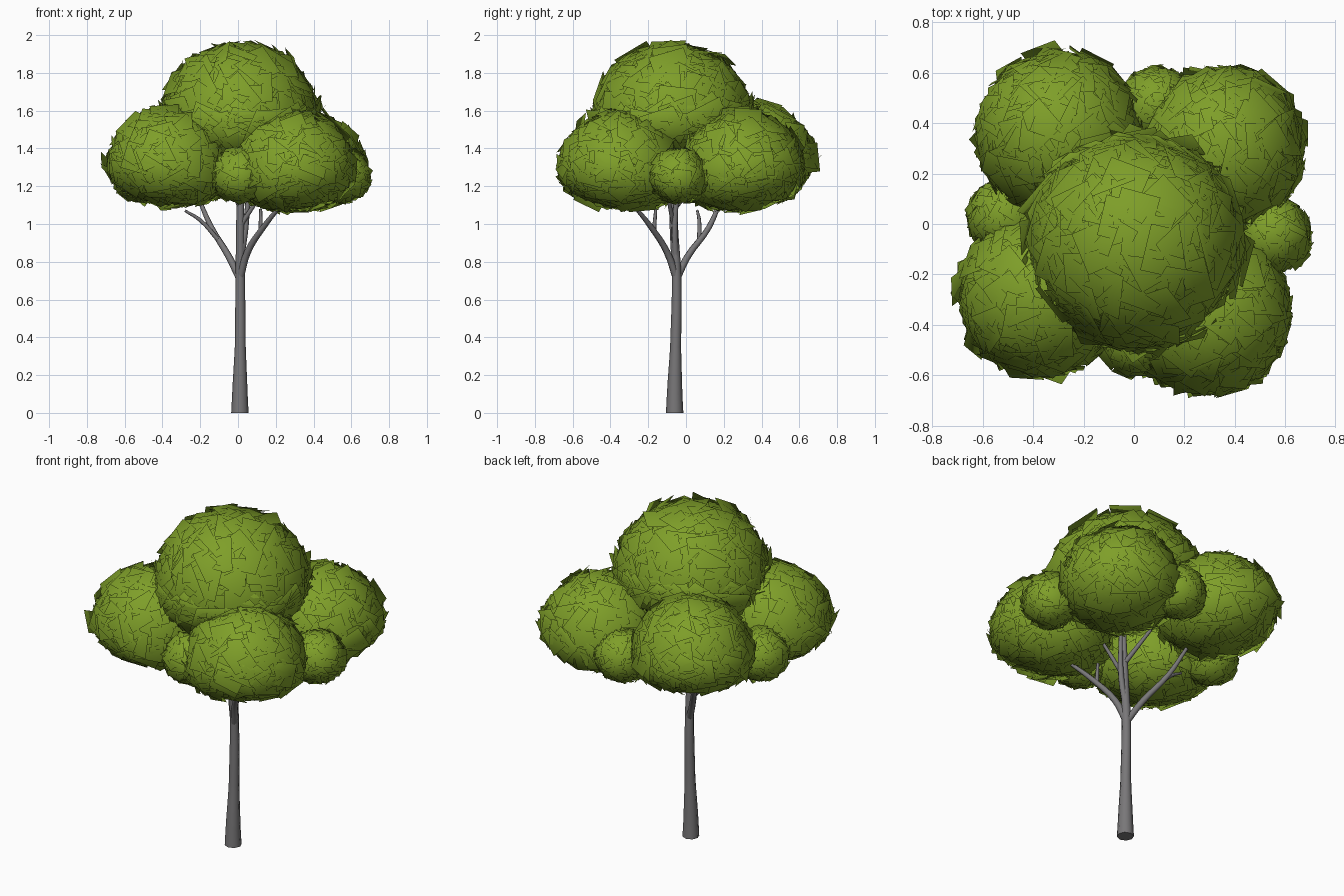
import bpy, math, random
from mathutils import Vector, Matrix

random.seed(7)
cube = bpy.data.objects.get("Cube")
if cube:
    bpy.data.objects.remove(cube, do_unlink=True)


def material(name, rgb):
    m = bpy.data.materials.new(name)
    m.use_nodes = True
    m.diffuse_color = (*rgb, 1)
    bsdf = m.node_tree.nodes["Principled BSDF"]
    bsdf.inputs["Base Color"].default_value = (*rgb, 1)
    bsdf.inputs["Roughness"].default_value = 0.9
    return m


bark = material("grey bark", (0.19, 0.185, 0.19))
leaf = material("leaf green", (0.21, 0.345, 0.022))


def limb(name, points):
    """Tapered round limb through (x, y, z, radius) points."""
    cu = bpy.data.curves.new(name, "CURVE")
    cu.dimensions = "3D"
    cu.bevel_depth = 1
    cu.bevel_resolution = 2
    cu.resolution_u = 4
    cu.use_fill_caps = True
    sp = cu.splines.new("BEZIER")
    sp.bezier_points.add(len(points) - 1)
    for bp, (x, y, z, r) in zip(sp.bezier_points, points):
        bp.co = (x, y, z)
        bp.radius = r
        bp.handle_left_type = bp.handle_right_type = "AUTO"
    cu.materials.append(bark)
    ob = bpy.data.objects.new(name, cu)
    bpy.context.collection.objects.link(ob)
    bpy.ops.object.select_all(action="DESELECT")
    ob.select_set(True)
    bpy.context.view_layer.objects.active = ob
    bpy.ops.object.convert(target="MESH")
    bpy.ops.object.shade_smooth_by_angle(angle=math.radians(50))


def leaf_clump(name, centre, axis, radius, up, down, count, size):
    """Domed shell of overlapping square leaf cards, its top pointing along axis."""
    c = Vector(centre)
    lean = Vector((0, 0, 1)).rotation_difference(Vector(axis)).to_matrix()
    verts, faces, normals = [], [], []
    for i in range(count):
        # even spiral over the ball, with jitter
        h = 1 - 2 * (i + 0.5) / count
        a = i * math.pi * (3 - math.sqrt(5)) + random.uniform(-0.2, 0.2)
        s = math.sqrt(1 - h * h)
        rz = up if h > 0 else down
        p = Vector((radius * s * math.cos(a), radius * s * math.sin(a), rz * h))
        n = Vector((p.x / radius ** 2, p.y / radius ** 2, p.z / rz ** 2)).normalized()
        p *= random.uniform(0.92, 1.01)
        # tangent card with random spin and a slight tilt
        rot = (n.to_track_quat("Z", "Y").to_matrix()
               @ Matrix.Rotation(random.uniform(0, math.tau), 3, "Z")
               @ Matrix.Rotation(random.gauss(0, 0.2), 3, "X"))
        half = size * random.uniform(0.42, 0.58)
        k = len(verts)
        for u, v in ((-1, -1), (1, -1), (1, 1), (-1, 1)):
            q = p + rot @ Vector((u * half, v * half, 0))
            verts.append(c + lean @ q)
            normals.append(lean @ Vector((q.x, q.y, q.z * radius / rz)).normalized())
        faces.append((k, k + 1, k + 2, k + 3))
    me = bpy.data.meshes.new(name)
    me.from_pydata(verts, [], faces)
    me.materials.append(leaf)
    me.shade_smooth()
    me.normals_split_custom_set_from_vertices(normals)
    bpy.context.collection.objects.link(bpy.data.objects.new(name, me))


# Trunk with its central leader and a second stem beside it
limb("trunk", [(0.01, -0.06, 0, 0.046), (0.01, -0.06, 0.1, 0.041),
               (0.012, -0.055, 0.35, 0.029), (0.012, -0.05, 0.72, 0.025),
               (0.012, -0.065, 1.0, 0.022), (0.015, -0.07, 1.3, 0.013)])
limb("second_stem", [(0.015, -0.055, 0.82, 0.018), (0.04, -0.06, 0.98, 0.016),
                     (0.06, -0.04, 1.25, 0.01)])

# Low branches with their twigs
limb("back_right_branch", [(0.01, -0.05, 0.71, 0.02), (-0.05, 0.01, 0.83, 0.018),
                           (-0.14, 0.12, 0.98, 0.015), (-0.21, 0.19, 1.14, 0.01)])
limb("back_right_twig", [(-0.1, 0.07, 0.91, 0.012), (-0.2, 0.07, 1.02, 0.01),
                         (-0.28, 0.06, 1.07, 0.007)])
limb("front_left_branch", [(0.01, -0.05, 0.71, 0.02), (0.05, -0.1, 0.85, 0.018),
                           (0.14, -0.19, 0.99, 0.015), (0.22, -0.27, 1.09, 0.01)])
limb("front_left_twig", [(0.12, -0.17, 0.96, 0.012), (0.12, -0.16, 1.08, 0.008)])

# Short upper twigs
limb("upper_back_twig", [(0.012, -0.065, 1.08, 0.014), (-0.05, 0.09, 1.25, 0.009)])
limb("upper_left_twig", [(0.012, -0.065, 0.99, 0.014), (0.13, -0.1, 1.17, 0.009)])

# Large crown and four side clumps that lean slightly inward
leaf_clump("crown_leaves", (0.005, -0.07, 1.56), (0, -0.08, 1), 0.405, 0.385, 0.16, 560, 0.18)
for name, x, y, z in (("back_right_leaves", -0.30, 0.36, 1.32),
                      ("back_left_leaves", 0.35, 0.30, 1.27),
                      ("front_right_leaves", -0.37, -0.28, 1.29),
                      ("front_left_leaves", 0.30, -0.35, 1.27)):
    leaf_clump(name, (x, y, z), (-x, -y, 2.4), 0.315, 0.32, 0.18, 420, 0.14)

# Small clumps filling the gaps
for name, x, y in (("front_small_leaves", 0.01, -0.45), ("back_small_leaves", 0.09, 0.47),
                   ("right_small_leaves", -0.51, 0.03), ("left_small_leaves", 0.55, -0.04)):
    leaf_clump(name, (x, y, 1.25), (0, 0, 1), 0.145, 0.145, 0.13, 180, 0.085)
